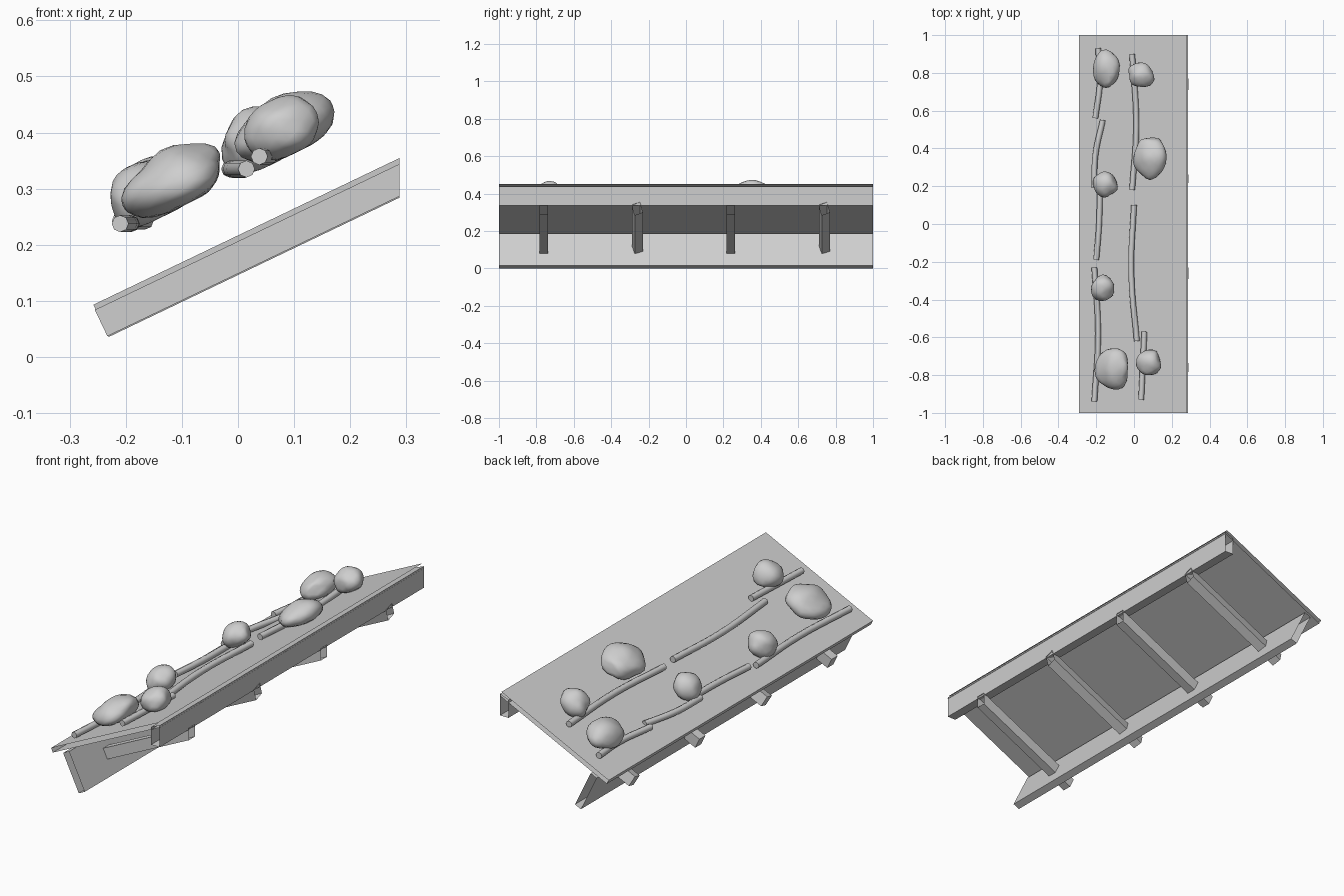
import bpy, bmesh, math
from mathutils import Vector, Matrix, noise

if "Cube" in bpy.data.objects:
    bpy.data.objects.remove(bpy.data.objects["Cube"])

GREY = 0.62
mat = bpy.data.materials.new("plain grey")
mat.use_nodes = True
mat.diffuse_color = (GREY, GREY, GREY, 1)
for node in mat.node_tree.nodes:
    if node.type == 'BSDF_PRINCIPLED':
        node.inputs["Base Color"].default_value = (GREY, GREY, GREY, 1)

# Slope shared by the roof, the rafters and everything resting on top
TILT = math.atan(0.479)
ALONG = Vector((math.cos(TILT), 0, math.sin(TILT)))
UP = Vector((-ALONG.z, 0, ALONG.x))


def roof_height(x):
    """Height of the roof's upper surface."""
    return 0.317 + x * math.tan(TILT)


def add_mesh(name, bm):
    bmesh.ops.recalc_face_normals(bm, faces=bm.faces)
    mesh = bpy.data.meshes.new(name)
    bm.to_mesh(mesh)
    bm.free()
    mesh.materials.append(mat)
    obj = bpy.data.objects.new(name, mesh)
    bpy.context.collection.objects.link(obj)
    return obj


def bridge(bm, ring_a, ring_b, closed=True):
    """Walls between two rings, ends left open."""
    n = len(ring_a)
    for i in range(n if closed else n - 1):
        j = (i + 1) % n
        bm.faces.new((ring_a[i], ring_a[j], ring_b[j], ring_b[i]))


def board(name, profile, closed=True):
    """Long open-ended board running the full depth."""
    bm = bmesh.new()
    rings = [[bm.verts.new((x, y, z)) for x, z in profile] for y in (-1, 1)]
    bridge(bm, *rings, closed)
    add_mesh(name, bm)


def rafter(name, y, roll, lift):
    """Sloping beam, square cut low end, open plumb cut high end."""
    bm = bmesh.new()
    start, end_x = Vector((-0.244, y, 0.0605 + lift)), 0.288
    low, high = [], []
    for side, rise in ((-1, -1), (1, -1), (1, 1), (-1, 1)):
        s, r = side * 0.023, rise * 0.026
        s, r = (s * math.cos(roll) - r * math.sin(roll),
                s * math.sin(roll) + r * math.cos(roll))
        p = start + UP * r + Vector((0, s, 0))
        low.append(bm.verts.new(p))
        high.append(bm.verts.new(p + ALONG * ((end_x - p.x) / ALONG.x)))
    bridge(bm, low, high)
    bm.faces.new(low)
    add_mesh(name, bm)


def stick(name, points):
    """Thin level branch with a slight sideways bend."""
    curve = bpy.data.curves.new(name, 'CURVE')
    curve.dimensions = '3D'
    curve.bevel_depth = 0.015
    curve.bevel_resolution = 2
    curve.resolution_u = 5
    curve.use_fill_caps = True
    spline = curve.splines.new('BEZIER')
    spline.bezier_points.add(len(points) - 1)
    z = roof_height(sum(x for x, y in points) / len(points)) + 0.018
    for pt, (x, y) in zip(spline.bezier_points, points):
        pt.co = (x, y, z)
        pt.handle_left_type = pt.handle_right_type = 'AUTO'
    curve.materials.append(mat)
    bpy.context.collection.objects.link(bpy.data.objects.new(name, curve))


def rock(name, x, y, size, seed):
    """Lumpy smooth boulder with a flat foot, tilted with the roof."""
    lift = 0.045
    bm = bmesh.new()
    bmesh.ops.create_icosphere(bm, subdivisions=2, radius=1)
    for v in bm.verts:
        v.co *= 1.1 + 0.35 * noise.noise(v.co * 1.4 + Vector((seed * 3.7, 0, 0)))
        v.co.z = max(v.co.z, -0.85)
    centre = Vector((x, y, roof_height(x - UP.x * lift) + UP.z * lift))
    bm.transform(Matrix.Translation(centre)
                 @ Matrix.Rotation(-TILT, 4, 'Y')
                 @ Matrix.Diagonal((*size, 1)))
    for f in bm.faces:
        f.smooth = True
    smooth = add_mesh(name, bm).modifiers.new("round", 'SUBSURF')
    smooth.levels = smooth.render_levels = 1


# Roof panel: upper and lower skins closed along the low edge only
eave, ridge = [Vector((x, 0, roof_height(x))) for x in (-0.29, 0.277)]
under = UP * -0.022
board("roof_panel", [(p.x, p.z) for p in (ridge, eave, eave + under, ridge + under)],
      closed=False)

# Long boards under the panel
board("lower_plank", [(-0.195, 0.186), (-0.112, 0.015), (-0.143, 0), (-0.226, 0.171)])
board("upper_plank", [(0.24, 0.42), (0.285, 0.438), (0.285, 0.335), (0.24, 0.335)])

# Rafters, every second one rolled
for i in range(4):
    odd = i % 2
    rafter(f"rafter_{i + 1}", -0.76 + i * 0.5, math.radians(18) * odd, 0.004 * odd)

# Sticks in two rows
sticks = [
    [(-0.19, 0.93), (-0.18, 0.76), (-0.205, 0.56)],
    [(-0.165, 0.55), (-0.205, 0.36), (-0.21, 0.19)],
    [(-0.18, 0.22), (-0.185, 0), (-0.2, -0.19)],
    [(-0.21, -0.23), (-0.19, -0.58), (-0.21, -0.94)],
    [(-0.01, 0.9), (0.012, 0.52), (-0.01, 0.18)],
    [(0, 0.1), (-0.015, -0.25), (0.015, -0.62)],
    [(0.055, -0.57), (0.038, -0.93)],
]
for i, pts in enumerate(sticks):
    stick(f"stick_{i + 1}", pts)

# Rocks: small and large
SMALL, LARGE = (0.066, 0.067, 0.056), (0.09, 0.108, 0.056)
rocks = [
    (-0.147, 0.82, (0.07, 0.1, 0.056)), (0.035, 0.79, SMALL),
    (0.085, 0.355, LARGE), (-0.155, 0.21, SMALL), (-0.165, -0.34, SMALL),
    (-0.114, -0.765, (0.102, 0.11, 0.054)), (0.08, -0.735, SMALL),
]
for i, (x, y, size) in enumerate(rocks):
    rock(f"rock_{i + 1}", x, y, size, i + 1)
